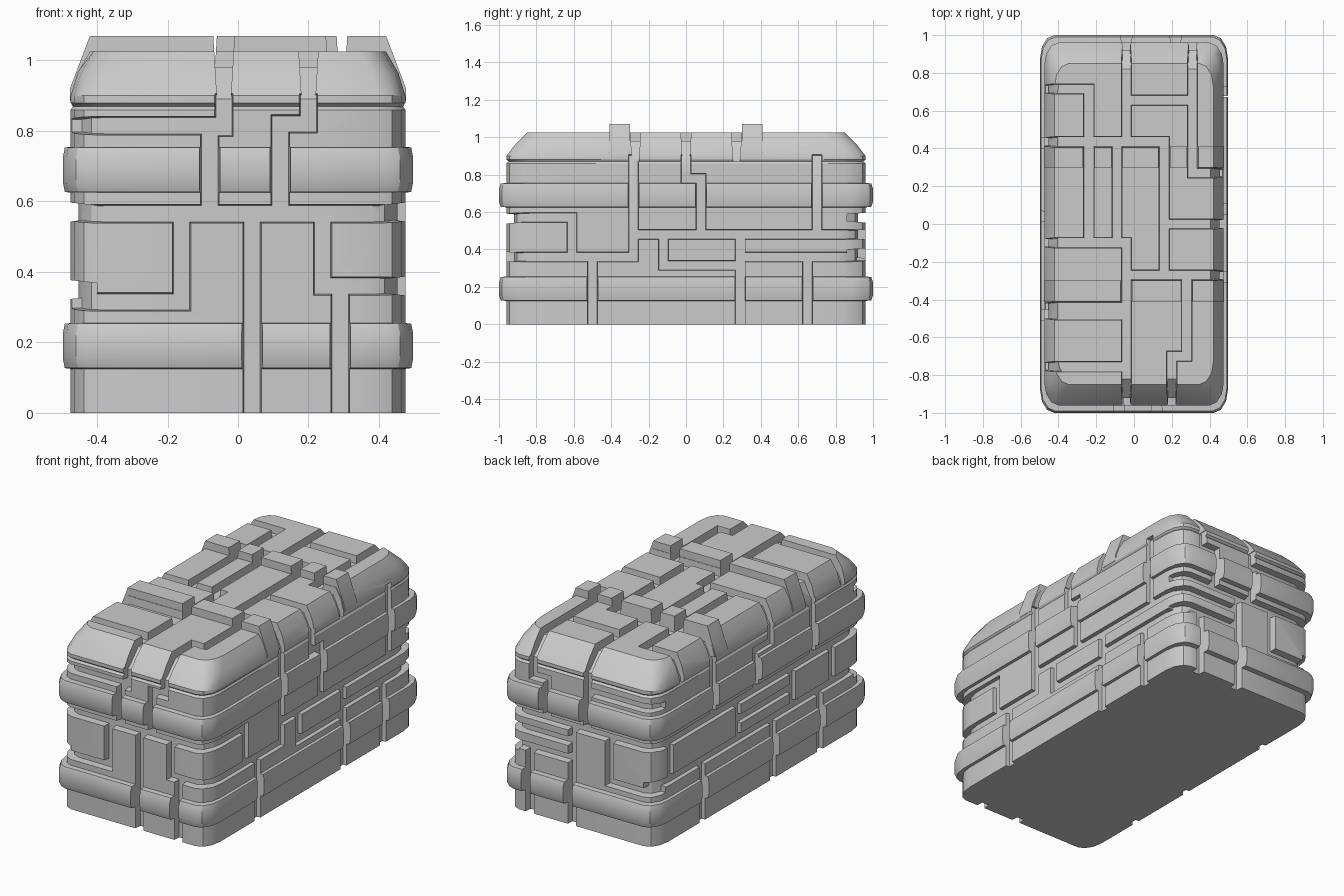
import bpy, bmesh, math
from mathutils import Vector

cube = bpy.data.objects.get("Cube")
if cube:
    bpy.data.objects.remove(cube, do_unlink=True)

FAR = 1.2      # run a groove past the edge of its face
HALF = 0.018   # half the groove floor width
FLARE = 0.014  # extra half width at the groove mouth


def make_object(name, bm):
    bmesh.ops.recalc_face_normals(bm, faces=bm.faces)
    mesh = bpy.data.meshes.new(name)
    bm.to_mesh(mesh)
    bm.free()
    obj = bpy.data.objects.new(name, mesh)
    bpy.context.scene.collection.objects.link(obj)
    return obj


def ring(bm, hx, hy, z, steps=3):
    """Rectangle outline with softly rounded corners."""
    rx, ry = 0.075, 0.12
    verts = []
    for quarter, (sx, sy) in enumerate([(1, 1), (-1, 1), (-1, -1), (1, -1)]):
        for i in range(steps + 1):
            a = math.pi / 2 * (quarter + i / steps)
            verts.append(bm.verts.new((sx * (hx - rx) + rx * math.cos(a),
                                       sy * (hy - ry) + ry * math.sin(a), z)))
    return verts


def loft(name, outlines):
    bm = bmesh.new()
    rings = [ring(bm, *o) for o in outlines]
    for low, high in zip(rings, rings[1:]):
        for i in range(len(low)):
            j = (i + 1) % len(low)
            bm.faces.new((low[i], low[j], high[j], high[i]))
    bm.faces.new(rings[0])
    bm.faces.new(rings[-1])
    return make_object(name, bm)


def level(z, k):
    """Half sizes at height z: k = 0 core, 1 plate, 2 raised band."""
    return (0.453 + 0.022 * k, 0.92 + 0.04 * k, z)


# Outer layer of plates with two raised belts and a sloped cap
def belt(z):
    return [level(z - 0.065, 1), level(z - 0.063, 1.75), level(z - 0.035, 2),
            level(z + 0.035, 2), level(z + 0.063, 1.75), level(z + 0.065, 1)]


block = loft("panelled_block",
             [level(0, 1)] + belt(0.19) + belt(0.69) +
             [level(0.86, 1), level(0.87, 0.7), level(0.88, 1),
              level(0.9, 1), (0.455, 0.91, 0.965), (0.42, 0.85, 1.025)])

# Inner core that forms the groove floors
core = loft("inner_core", [level(0, 0), level(0.89, 0), (0.405, 0.82, 0.98)])

# Two raised ribs across the cap
bm = bmesh.new()
for y in (-0.355, 0.355):
    half = [(0.477, 0.885), (0.477, 0.92), (0.42, 1.07)]
    outline = half + [(-x, z) for x, z in reversed(half)]
    face = bm.faces.new([bm.verts.new((x, y - 0.055, z)) for x, z in outline])
    moved = bmesh.ops.extrude_face_region(bm, geom=[face])["geom"]
    bmesh.ops.translate(bm, vec=(0, 0.11, 0),
                        verts=[g for g in moved if isinstance(g, bmesh.types.BMVert)])
ribs = make_object("cap_ribs", bm)

# Groove cutters: flared bars placed on each face
FACES = {  # (u, v, d) to xyz, floor depth, mouth depth
    "front": (lambda u, v, d: (u, -d, v), 0.86, 1.03),
    "back": (lambda u, v, d: (u, d, v), 0.86, 1.03),
    "left": (lambda u, v, d: (d, u, v), 0.4, 0.52),
    "right": (lambda u, v, d: (-d, u, v), 0.4, 0.52),
    "top": (lambda u, v, d: (u, v, d), 0.87, 1.1),
}
cut_bm = bmesh.new()


def bar(face, u0, v0, u1, v1):
    place, floor, mouth = FACES[face]
    loops = []
    for depth, w in ((floor, HALF), (mouth, HALF + FLARE)):
        corners = [(u0 - w, v0 - w), (u1 + w, v0 - w), (u1 + w, v1 + w), (u0 - w, v1 + w)]
        loops.append([cut_bm.verts.new(place(u, v, depth)) for u, v in corners])
    a, b = loops
    cut_bm.faces.new(a)
    cut_bm.faces.new(b)
    for i in range(4):
        j = (i + 1) % 4
        cut_bm.faces.new((a[i], a[j], b[j], b[i]))


def grooves(face, across, upright):
    for v, start, end in across:
        bar(face, start, v, end, v)
    for u, start, end in upright:
        bar(face, u, start, u, end)


grooves("front",
        across=[(.315, -FAR, -.16), (.565, -FAR, FAR), (.36, .24, FAR),
                (.815, -FAR, -.04), (.82, .12, .2)],
        upright=[(.04, -FAR, .56), (.29, -FAR, .36), (-.16, .315, .56), (.24, .36, .56),
                 (-.08, .57, .81), (-.04, .81, .88), (.12, .57, .82), (.2, .82, .88)])

grooves("left",
        across=[(.36, -FAR, -.28), (.57, -FAR, -.61), (.315, -.12, .29), (.48, -.28, FAR),
                (.36, .29, FAR), (.78, 0, .08)],
        upright=[(-.5, -FAR, .36), (.29, -FAR, .48), (.65, -FAR, .36), (-.28, .36, .88),
                 (-.61, .36, .57), (-.12, .315, .48), (.08, .48, .78), (0, .78, .88),
                 (.7, .48, .88)])

grooves("back",
        across=[(.57, -FAR, FAR), (.48, .06, FAR), (.38, .06, FAR), (.31, -FAR, -.18),
                (.8, .22, .31), (.8, -FAR, -.04)],
        upright=[(.06, -FAR, .56), (.33, -FAR, .38), (-.18, .31, .56), (-.04, .57, .88),
                 (.22, .57, .8), (.31, .8, .88)])

grooves("right",
        across=[(.35, -FAR, FAR), (.57, -FAR, FAR), (.46, -.3, .2), (.8, -.1, .04)],
        upright=[(.53, -FAR, .35), (-.12, -FAR, .35), (-.55, -FAR, .35), (.82, .35, .57),
                 (.2, .35, .57), (-.3, .35, .57), (-.66, .35, .57), (.43, .57, .88),
                 (.04, .57, .8), (-.1, .8, .88), (-.48, .57, .88)])

grooves("top",
        across=[(.715, -FAR, -.24), (.435, -FAR, .16), (.655, -.04, .31), (.27, .31, FAR),
                (0, .16, FAR), (-.1, -FAR, -.04), (-.27, -.04, FAR), (-.44, -FAR, -.04),
                (-.48, -FAR, -.04), (-.755, -FAR, -.04), (-.7, .2, .28)],
        upright=[(-.04, .435, FAR), (-.24, .435, .715), (.31, .27, FAR), (.16, -.27, .435),
                 (-.24, -.1, .435), (-.09, -.1, .435), (-.04, -FAR, -.1),
                 (.28, -.7, -.27), (.2, -FAR, -.7)])
cutters = make_object("groove_cutters", cut_bm)
cutters.hide_render = True

# Join the ribs, carve the grooves, then fill them down to the core
bpy.ops.object.select_all(action="DESELECT")
bpy.context.view_layer.objects.active = block
block.select_set(True)
for helper, operation in ((ribs, "UNION"), (cutters, "DIFFERENCE"), (core, "UNION")):
    mod = block.modifiers.new(helper.name, "BOOLEAN")
    mod.object = helper
    mod.operation = operation
    mod.solver = "EXACT"
    mod.use_self = helper is cutters
    bpy.ops.object.modifier_apply(modifier=mod.name)
for helper in (ribs, cutters, core):
    bpy.data.objects.remove(helper, do_unlink=True)

bpy.ops.object.shade_smooth_by_angle(angle=math.radians(32))
